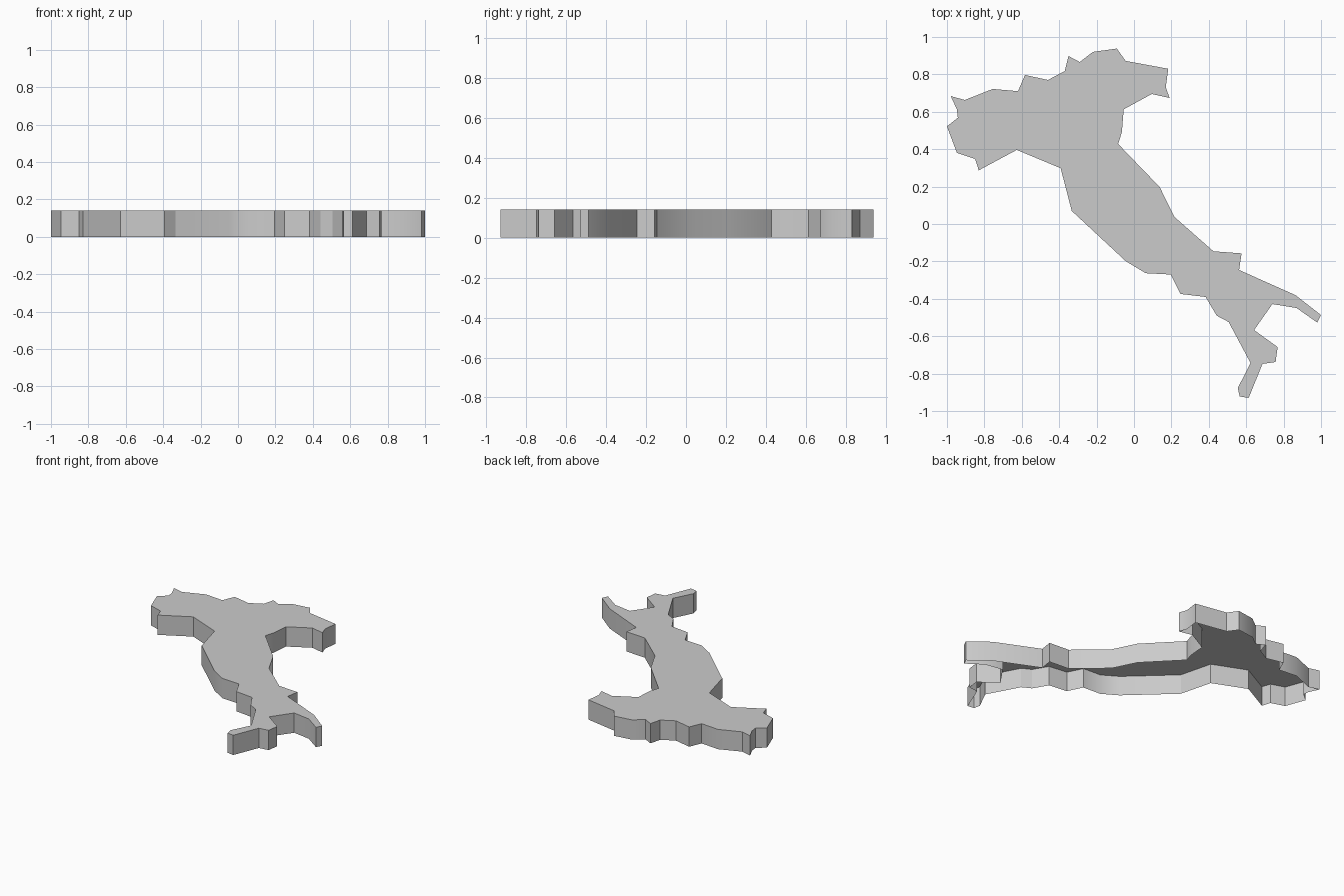
import bpy, bmesh, math

HEIGHT = 0.14

# Outline seen from above, clockwise, split into stretches of edge
north_edge = [(-.98, .684), (-.905, .663), (-.755, .722), (-.62, .71), (-.583, .797),
              (-.46, .77), (-.37, .818), (-.35, .898), (-.29, .866), (-.22, .92),
              (-.092, .938), (-.045, .872), (.183, .83), (.17, .732), (.19, .674)]
east_edge = [(.095, .695), (-.055, .613), (-.065, .49), (-.085, .428), (.137, .198),
             (.217, .037), (.425, -.146), (.575, -.157), (.562, -.246), (.863, -.38)]
south_edge = [(1, -.487), (.98, -.527), (.869, -.449), (.74, -.428), (.642, -.567),
              (.768, -.658), (.757, -.738), (.687, -.748), (.613, -.93), (.565, -.922),
              (.555, -.877), (.623, -.743)]
west_edge = [(.506, -.524), (.442, -.49), (.383, -.39), (.249, -.374), (.196, -.27),
             (.0625, -.263), (-.045, -.198), (-.333, .07), (-.392, .298), (-.627, .396),
             (-.83, .287), (-.85, .348), (-.947, .38), (-1, .522), (-.942, .568),
             (-.947, .613)]
outline = (north_edge + east_edge + south_edge + west_edge)[::-1]

# Top plate with side walls, open underneath
bm = bmesh.new()
low = [bm.verts.new((x, y, 0)) for x, y in outline]
high = [bm.verts.new((x, y, HEIGHT)) for x, y in outline]
bm.faces.new(high)
n = len(outline)
for i in range(n):
    j = (i + 1) % n
    bm.faces.new((low[i], low[j], high[j], high[i]))
mesh = bpy.data.meshes.new("peninsula_slab")
bm.to_mesh(mesh)
bm.free()

slab = bpy.data.objects.new("peninsula_slab", mesh)
bpy.context.collection.objects.link(slab)
bpy.context.view_layer.objects.active = slab
slab.select_set(True)
bpy.ops.object.shade_smooth_by_angle(angle=math.radians(30))
